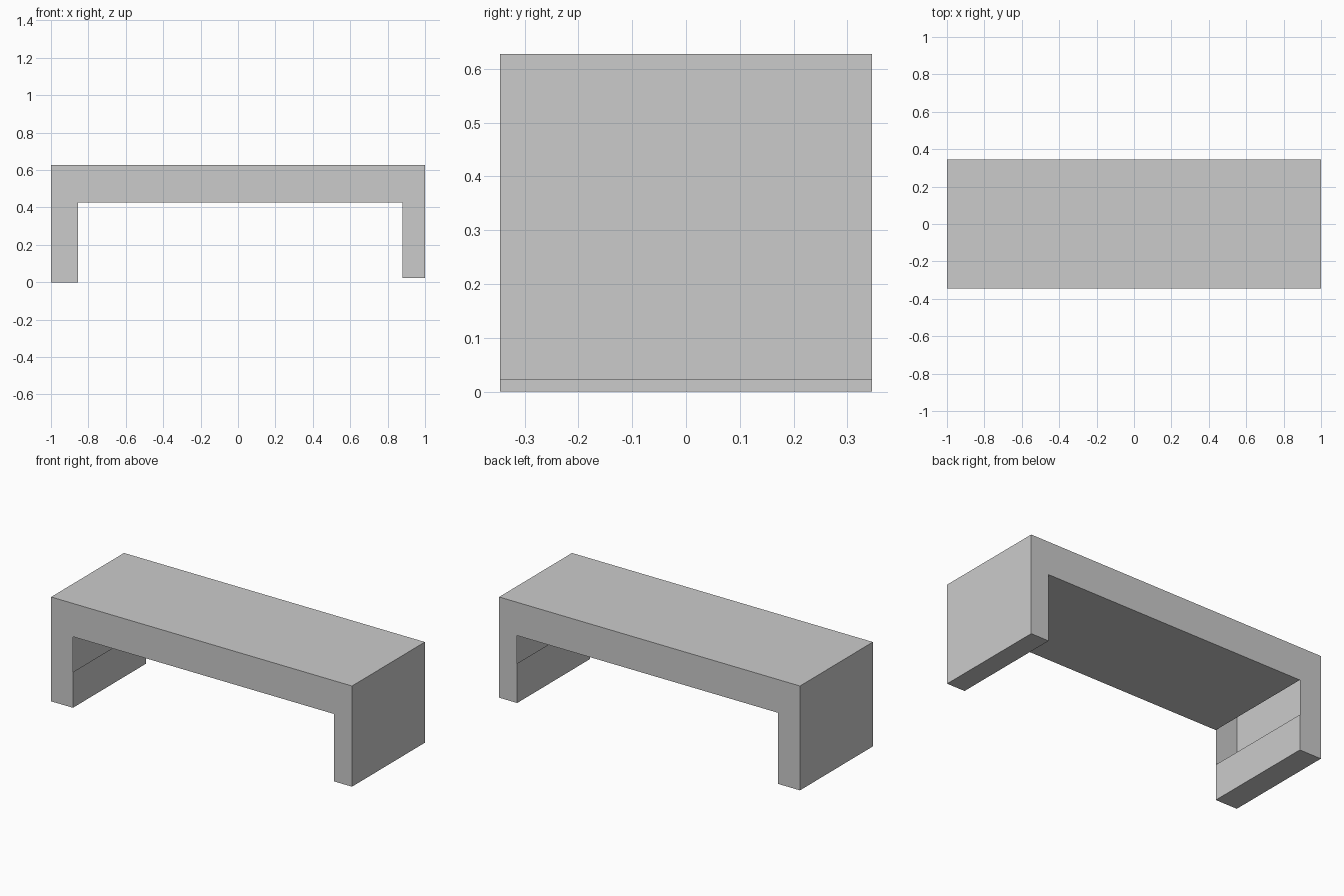
import bpy
import bmesh

cube = bpy.data.objects.get("Cube")
if cube:
    bpy.data.objects.remove(cube, do_unlink=True)

# Plain grey finish
grey = bpy.data.materials.new("light_grey")
grey.use_nodes = True
colour = (0.6, 0.6, 0.6, 1.0)
grey.diffuse_color = colour
grey.node_tree.nodes["Principled BSDF"].inputs["Base Color"].default_value = colour

# Bench dimensions
HALF_DEPTH = 0.346
TOP, UNDERSIDE = 0.627, 0.427
LEFT_FOOT = 0.022

# Bench outline, walked around the two uneven legs
profile = [
    (-1, 0), (-0.855, 0), (-0.855, 0.215), (-0.855, UNDERSIDE),
    (0.88, UNDERSIDE), (0.88, 0.26), (0.88, LEFT_FOOT), (1, LEFT_FOOT),
    (1, TOP), (-1, TOP),
]
open_sides = {2, 4}  # the upper inside of each leg is open to the hollow shell

bm = bmesh.new()
front = [bm.verts.new((x, -HALF_DEPTH, z)) for x, z in profile]
back = [bm.verts.new((x, HALF_DEPTH, z)) for x, z in profile]

# End panels
bm.faces.new(front)
bm.faces.new(back[::-1])

# Long sides of the shell
count = len(profile)
for i in range(count):
    if i not in open_sides:
        j = (i + 1) % count
        bm.faces.new((front[j], front[i], back[i], back[j]))

mesh = bpy.data.meshes.new("bench_shell")
bm.to_mesh(mesh)
bm.free()
mesh.materials.append(grey)
bench = bpy.data.objects.new("bench_shell", mesh)
bpy.context.collection.objects.link(bench)
